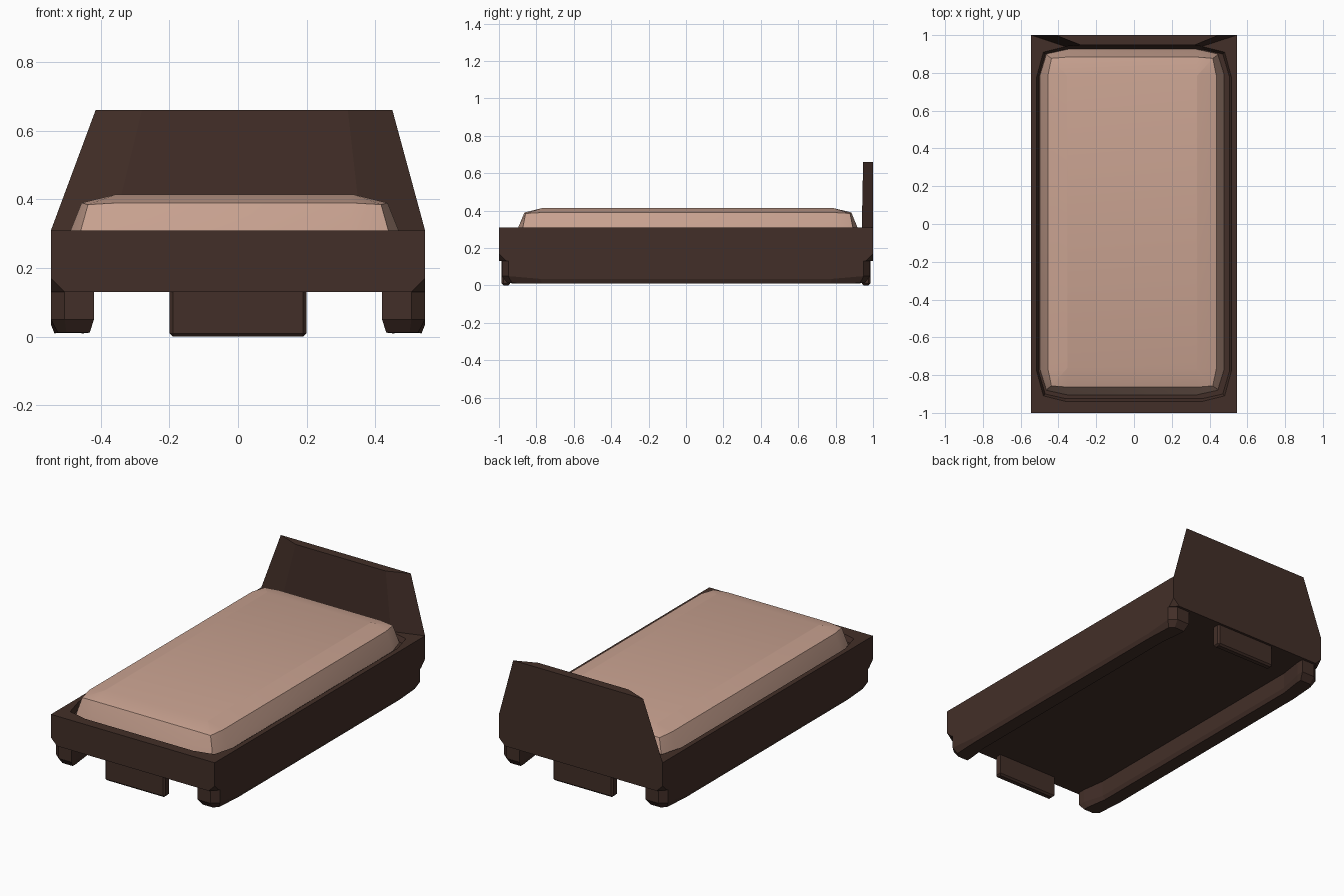
import bpy, bmesh
from mathutils import Matrix

if "Cube" in bpy.data.objects:
    bpy.data.objects.remove(bpy.data.objects["Cube"])


def material(name, color):
    m = bpy.data.materials.new(name)
    m.diffuse_color = (*color, 1)
    m.use_nodes = True
    m.node_tree.nodes["Principled BSDF"].inputs["Base Color"].default_value = m.diffuse_color
    return m


WOOD = material("dark_wood", (0.055, 0.028, 0.021))
CLOTH = material("cloth", (0.58, 0.36, 0.28))


def finish(name, bm, mat):
    bmesh.ops.recalc_face_normals(bm, faces=bm.faces)
    me = bpy.data.meshes.new(name)
    bm.to_mesh(me)
    bm.free()
    me.materials.append(mat)
    ob = bpy.data.objects.new(name, me)
    bpy.context.collection.objects.link(ob)
    return ob


def loft(name, rings, mat):
    """Skin a stack of equal-length rings and cap both ends."""
    bm = bmesh.new()
    loops = [[bm.verts.new(p) for p in r] for r in rings]
    n = len(loops[0])
    for a, b in zip(loops, loops[1:]):
        for i in range(n):
            j = (i + 1) % n
            bm.faces.new((a[i], a[j], b[j], b[i]))
    bm.faces.new(loops[0])
    bm.faces.new(loops[-1])
    return finish(name, bm, mat)


def ring(side, corner, end, z, zc=None, cx=0.0, cy=0.0):
    """12-point rounded rectangle: side, corner and end point per quadrant."""
    zc = z if zc is None else zc
    quad = [(*side, z), (*corner, zc), (*end, z)]
    pts = []
    for sx, sy in ((1, 1), (-1, 1), (-1, -1), (1, -1)):
        q = quad if sx * sy > 0 else quad[::-1]
        pts += [(cx + sx * x, cy + sy * y, z_) for x, y, z_ in q]
    return pts


# Frame slab with clipped lower corners and a shallow recess on top
loft("bed_frame", [
    ring((0.545, 0.96), (0.525, 0.98), (0.505, 1), 0.13),
    ring((0.545, 0.96), (0.545, 1), (0.505, 1), 0.13, 0.17),
    ring((0.545, 0.96), (0.545, 1), (0.505, 1), 0.31),
    ring((0.515, 0.78), (0.48, 0.91), (0.36, 0.94), 0.31),
    ring((0.505, 0.78), (0.47, 0.90), (0.36, 0.925), 0.28),
], WOOD)

# Mattress with a softly crowned top
c = dict(cx=-0.01, cy=0.01)
mattress = loft("mattress", [
    ring((0.49, 0.78), (0.455, 0.893), (0.34, 0.918), 0.27, **c),
    ring((0.478, 0.78), (0.448, 0.882), (0.34, 0.907), 0.31, **c),
    ring((0.446, 0.775), (0.427, 0.867), (0.34, 0.874), 0.39, 0.385, **c),
    ring((0.345, 0.775), (0.343, 0.773), (0.34, 0.77), 0.415, **c),
], CLOTH)
bpy.context.view_layer.objects.active = mattress
mattress.select_set(True)
bpy.ops.object.shade_smooth_by_angle(angle=0.5)

# Headboard: wedge-sided panel, slightly lopsided at the top
loft("headboard", [
    [(-0.545, 1, 0.30), (-0.365, 0.94, 0.30), (0.36, 0.94, 0.30), (0.545, 1, 0.30)],
    [(-0.545, 1, 0.31), (-0.365, 0.94, 0.31), (0.36, 0.94, 0.31), (0.545, 1, 0.31)],
    [(-0.415, 1, 0.66), (-0.28, 0.947, 0.66), (0.32, 0.947, 0.66), (0.45, 1, 0.66)],
], WOOD)


# Side panels that reach the floor, with chamfered ends and bottom
def side_ring(s, half, z, ze):
    pts = half + [(x, -y) for x, y in reversed(half)]
    return [(s * x, y, z if abs(y) < 0.9 else ze) for x, y in pts]


for s, label in ((-1, "left"), (1, "right")):
    body = [(0.44, 0.80), (0.42, 0.94), (0.42, 0.985), (0.505, 0.985),
            (0.545, 0.95), (0.545, 0.78)]
    foot = [(0.45, 0.79), (0.432, 0.925), (0.432, 0.955), (0.50, 0.955),
            (0.525, 0.93), (0.535, 0.77)]
    loft(label + "_side_panel", [
        side_ring(s, body, 0.135, 0.135),
        side_ring(s, body, 0.035, 0.05),
        side_ring(s, foot, 0.01, 0.012),
    ], WOOD)

# Centre feet at both ends
for s, label in ((-1, "front"), (1, "back")):
    bm = bmesh.new()
    bmesh.ops.create_cube(bm, size=1, matrix=Matrix.Translation((0, s * 0.963, 0.0675))
                          @ Matrix.Diagonal((0.4, 0.046, 0.135, 1)))
    edges = [e for e in bm.edges
             if all(v.co.y * s > 0.97 for v in e.verts)
             and abs(e.verts[0].co.x - e.verts[1].co.x) < 0.01
             or all(v.co.z < 0.01 for v in e.verts)]
    bmesh.ops.bevel(bm, geom=edges, offset=0.01, segments=1, affect='EDGES')
    finish(label + "_centre_foot", bm, WOOD)
